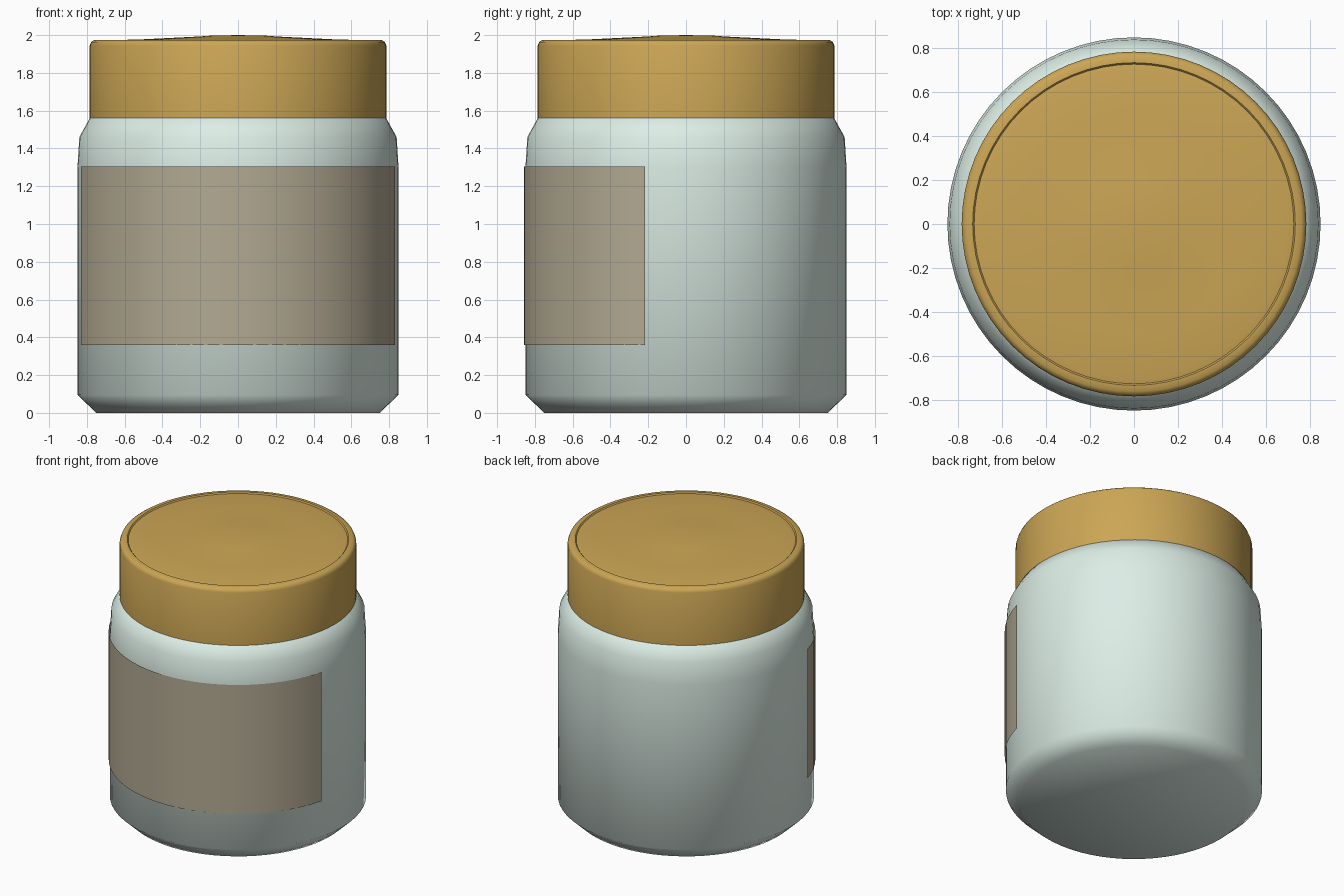
import bpy, bmesh, math
from mathutils import Matrix

if "Cube" in bpy.data.objects:
    bpy.data.objects.remove(bpy.data.objects["Cube"])


def material(name, rgb):
    m = bpy.data.materials.new(name)
    m.diffuse_color = (*rgb, 1)
    m.use_nodes = True
    m.node_tree.nodes["Principled BSDF"].inputs["Base Color"].default_value = m.diffuse_color
    return m


def lathe(name, profile, mat, steps=64, start=0.0, sweep=math.tau, smooth=50):
    """Spin (radius, z) points around the z axis."""
    bm = bmesh.new()
    verts = [bm.verts.new((r, 0, z)) for r, z in profile]
    edges = [bm.edges.new(p) for p in zip(verts, verts[1:])]
    bmesh.ops.rotate(bm, verts=verts, cent=(0, 0, 0), matrix=Matrix.Rotation(start, 3, 'Z'))
    bmesh.ops.spin(bm, geom=verts + edges, cent=(0, 0, 0), axis=(0, 0, 1),
                   angle=sweep, steps=steps)
    bmesh.ops.remove_doubles(bm, verts=bm.verts, dist=0.0005)
    bmesh.ops.recalc_face_normals(bm, faces=bm.faces)
    mesh = bpy.data.meshes.new(name)
    bm.to_mesh(mesh)
    bm.free()
    mesh.materials.append(mat)
    obj = bpy.data.objects.new(name, mesh)
    bpy.context.collection.objects.link(obj)
    bpy.ops.object.select_all(action='DESELECT')
    obj.select_set(True)
    bpy.context.view_layer.objects.active = obj
    bpy.ops.object.shade_smooth_by_angle(angle=math.radians(smooth))
    return obj


# Jar with chamfered foot, rounded shoulder and a neck hidden in the lid
lathe("jar_body", [(0, 0), (0.75, 0), (0.85, 0.095), (0.85, 1.30), (0.84, 1.46),
                   (0.785, 1.56), (0.74, 1.58), (0.74, 1.90), (0, 1.90)],
      material("pale_glass", (0.72, 0.85, 0.79)))

# Lid with rounded rim, fine groove and slightly domed top
lathe("lid", [(0.75, 1.56), (0.785, 1.56), (0.785, 1.945), (0.778, 1.963), (0.763, 1.973),
              (0.735, 1.975), (0.728, 1.967), (0.70, 1.972), (0.50, 1.978),
              (0.20, 1.993), (0.15, 1.997), (0, 2.0)],
      material("lid_gold", (0.60, 0.38, 0.09)))

# Label wrapped round the front
half = math.radians(75.3)
lathe("label", [(0.858, 0.36), (0.858, 1.305)], material("label_paper", (0.45, 0.40, 0.29)),
      steps=30, start=-math.pi / 2 - half, sweep=2 * half)
